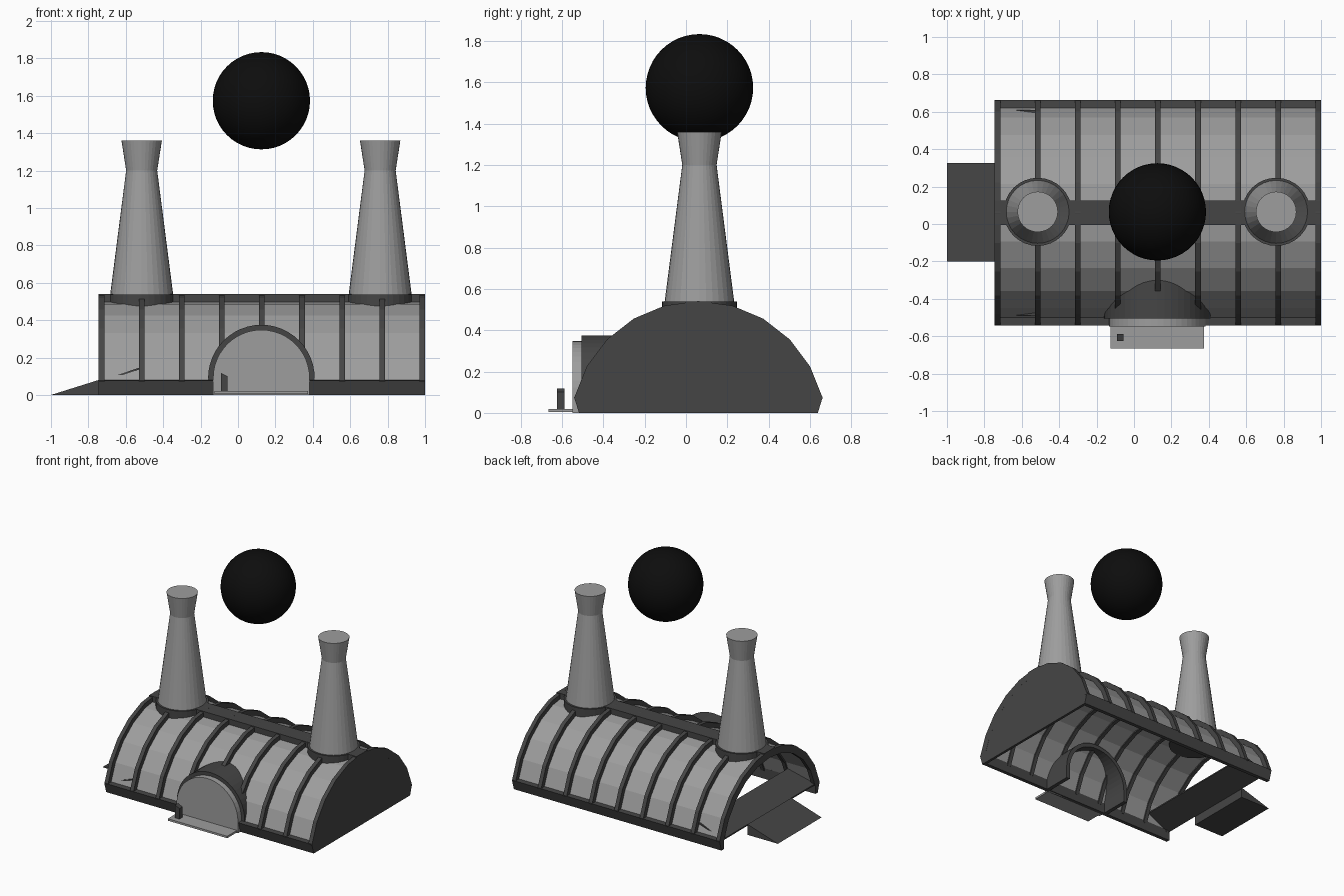
import bpy, bmesh, math
from mathutils import Matrix

if "Cube" in bpy.data.objects:
    bpy.data.objects.remove(bpy.data.objects["Cube"])


def material(name, v):
    m = bpy.data.materials.new(name)
    m.use_nodes = True
    m.diffuse_color = (v, v, v, 1)
    m.node_tree.nodes["Principled BSDF"].inputs["Base Color"].default_value = (v, v, v, 1)
    return m


light = material("light grey", 0.34)
dark = material("dark grey", 0.06)
black = material("black", 0.004)

CY = 0.06          # centre line of the hall
CZ = -0.079        # centre of the roof arc
HALF = math.radians(75.8)
DOOR_X = 0.125


def finish(name, bm, mat):
    bmesh.ops.recalc_face_normals(bm, faces=bm.faces)
    me = bpy.data.meshes.new(name)
    bm.to_mesh(me)
    bm.free()
    me.materials.append(mat)
    ob = bpy.data.objects.new(name, me)
    bpy.context.collection.objects.link(ob)
    return ob


def extrude(name, pts, axis, a, b, mat):
    """Prism of a closed (u, z) profile along x or y."""
    bm = bmesh.new()
    place = (lambda u, z: (a, u, z)) if axis == "x" else (lambda u, z: (u, a, z))
    face = bm.faces.new([bm.verts.new(place(u, z)) for u, z in pts])
    geo = bmesh.ops.extrude_face_region(bm, geom=[face])["geom"]
    vec = (b - a, 0, 0) if axis == "x" else (0, b - a, 0)
    bmesh.ops.translate(bm, vec=vec, verts=[g for g in geo if isinstance(g, bmesh.types.BMVert)])
    return finish(name, bm, mat)


def box(name, x, y, z, mat):
    pts = [(y[0], z[0]), (y[1], z[0]), (y[1], z[1]), (y[0], z[1])]
    return extrude(name, pts, "x", x[0], x[1], mat)


def lathe(name, x, y, rings, mat, n=32):
    """Stacked cone sections from (radius, height) pairs."""
    bm = bmesh.new()
    loops = [[bm.verts.new((x + r * math.cos(2 * math.pi * i / n),
                            y + r * math.sin(2 * math.pi * i / n), z)) for i in range(n)]
             for r, z in rings]
    for lo, hi in zip(loops, loops[1:]):
        for i in range(n):
            j = (i + 1) % n
            bm.faces.new((lo[i], lo[j], hi[j], hi[i]))
    bm.faces.new(loops[0])
    bm.faces.new(loops[-1])
    return finish(name, bm, mat)


def roof_arc(r, n=10):
    angles = [-HALF + 2 * HALF * i / n for i in range(n + 1)]
    return [(CY + r * math.sin(t), CZ + r * math.cos(t)) for t in angles]


def roof_band(name, r_out, r_in, x0, x1, mat):
    return extrude(name, roof_arc(r_out) + roof_arc(r_in)[::-1], "x", x0, x1, mat)


def door_arch(r, spring=0.09, n=24):
    arc = [(DOOR_X - r * math.cos(math.pi * i / n), spring + r * math.sin(math.pi * i / n))
           for i in range(n + 1)]
    return [(DOOR_X - r, 0.0)] + arc + [(DOOR_X + r, 0.0)]


# Vaulted roof skin, ribs and ridge
roof_band("roof_panels", 0.585, 0.575, -0.735, 0.99, light)
for i in range(9):
    x = -0.73 + 0.2144 * i
    roof_band("roof_rib", 0.62, 0.565, x - 0.015, x + 0.015, dark)
box("ridge_beam", (-0.745, 1.0), (CY - 0.065, CY + 0.065), (0.49, 0.54), dark)

# Solid end wall
wall = [(CY - 0.575, 0.0)] + roof_arc(0.62) + [(CY + 0.575, 0.0)]
extrude("end_wall", wall, "x", 0.98, 1.0, dark)

# Sills along both long sides
for side, label in ((-1, "front"), (1, "back")):
    pts = [(CY + side * u, z) for u, z in ((0.55, 0.0), (0.578, 0.0), (0.602, 0.078), (0.55, 0.08))]
    extrude(label + "_sill", pts, "x", -0.745, 1.0, dark)

# Entry ramp outside and its continuation inside the open end
extrude("outer_ramp", [(-1.0, 0.0), (-0.745, 0.0), (-0.745, 0.08)], "y", -0.2, 0.325, dark)
extrude("inner_ramp", [(-0.74, 0.065), (-0.53, 0.135), (-0.53, 0.145), (-0.74, 0.075)],
        "y", CY - 0.55, CY + 0.55, dark)

# Arched doorway with hood, door and step
extrude("door_hood", door_arch(0.285) + door_arch(0.255)[::-1], "y", -0.505, -0.27, dark)
extrude("door", door_arch(0.258), "y", -0.548, -0.5, light)
box("door_step", (-0.125, 0.375), (-0.665, -0.5), (0.005, 0.02), light)
post = [(-0.092, 0.02), (-0.055, 0.02), (-0.055, 0.1), (-0.092, 0.118)]
extrude("door_post", post, "y", -0.625, -0.588, dark)

# Chimneys with their collars
for x in (-0.515, 0.76):
    lathe("chimney_collar", x, 0.065, [(0.182, 0.46), (0.182, 0.538)], dark)
    lathe("chimney", x, 0.065, [(0.172, 0.5), (0.168, 0.54), (0.083, 1.2), (0.108, 1.36)], light)

# Floating ball
bm = bmesh.new()
bmesh.ops.create_uvsphere(bm, u_segments=48, v_segments=24, radius=0.26,
                          matrix=Matrix.Translation((DOOR_X, 0.065, 1.573)))
for f in bm.faces:
    f.smooth = True
finish("floating_ball", bm, black)
